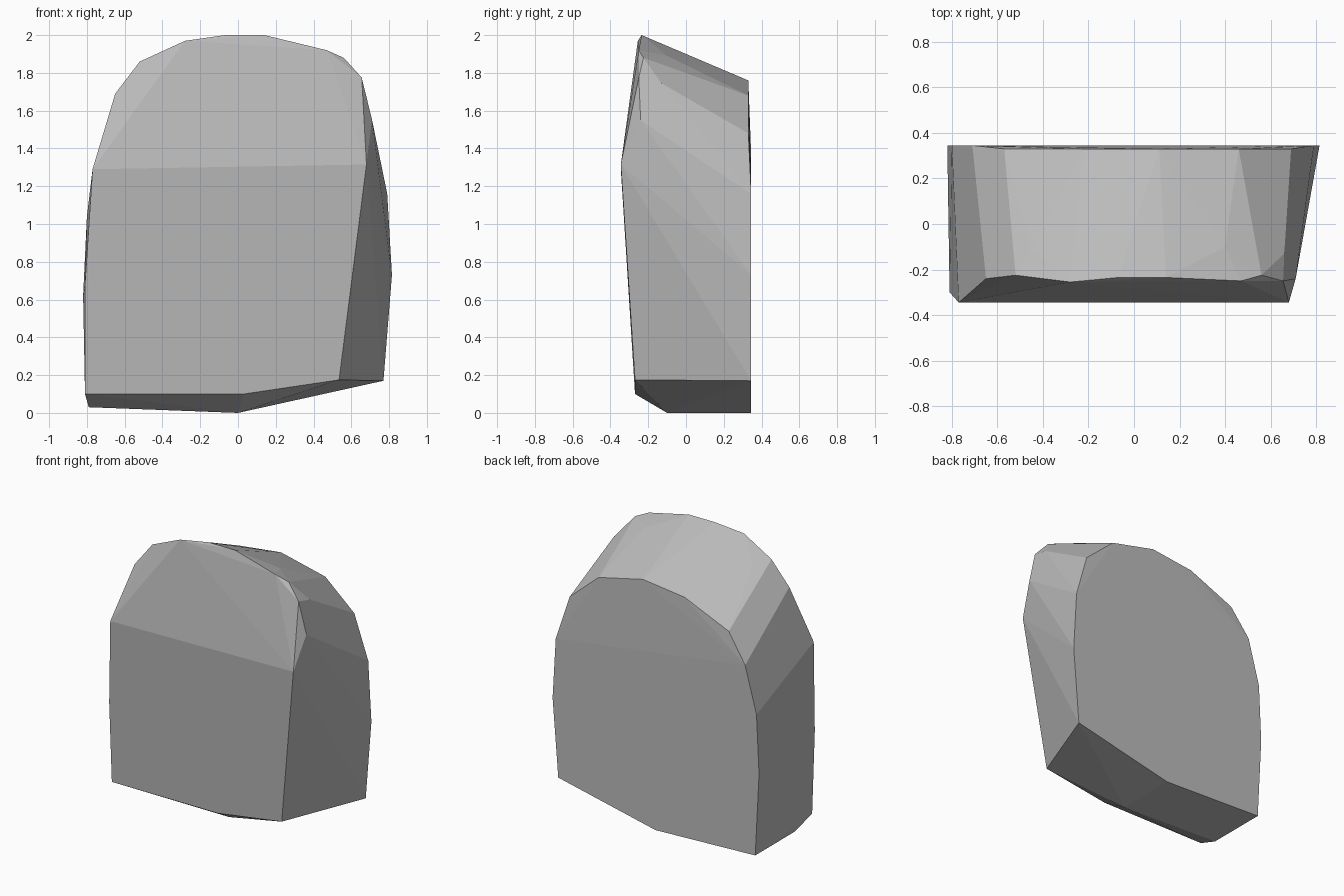
import bpy
import bmesh
from math import radians

default_cube = bpy.data.objects.get("Cube")
if default_cube:
    bpy.data.objects.remove(default_cube, do_unlink=True)


def make_material(name, colour):
    material = bpy.data.materials.new(name)
    material.use_nodes = True
    material.diffuse_color = colour
    shader = material.node_tree.nodes["Principled BSDF"]
    shader.inputs["Base Color"].default_value = colour
    return material


def carve_from_points(name, points, material):
    """Wrap a rough block around its corner points, with flat facets."""
    bm = bmesh.new()
    for point in points:
        bm.verts.new(point)
    bmesh.ops.convex_hull(bm, input=bm.verts[:])
    # Drop any corner that ended up inside the block
    inner = [vert for vert in bm.verts if not vert.link_faces]
    bmesh.ops.delete(bm, geom=inner, context="VERTS")
    bmesh.ops.dissolve_limit(bm, angle_limit=radians(1),
                             verts=bm.verts[:], edges=bm.edges[:])
    bmesh.ops.recalc_face_normals(bm, faces=bm.faces[:])
    mesh = bpy.data.meshes.new(name)
    bm.to_mesh(mesh)
    bm.free()
    mesh.materials.append(material)
    rock = bpy.data.objects.new(name, mesh)
    bpy.context.collection.objects.link(rock)
    return rock


# Rounded outline of the upright back face, as x and z
back_outline = [
    (0, 0), (.77, .17), (.815, .73), (.79, 1.16), (.69, 1.48), (.46, 1.68),
    (.11, 1.76), (-.22, 1.72), (-.57, 1.57), (-.71, 1.37),
    (-.8, 1.04), (-.82, .62), (-.79, .03),
]
back_rim = [(x, .33 if z > 1.4 else .345, z) for x, z in back_outline]

# Crown along the top of the front face
front_crown = [
    (-.65, -.24, 1.69), (-.52, -.225, 1.86), (-.28, -.255, 1.97),
    (-.07, -.235, 2), (.14, -.235, 2), (.47, -.25, 1.92),
    (.56, -.225, 1.88), (.655, -.25, 1.775), (.71, -.24, 1.55),
]

# Bulge across the middle of the front face, and its lower edge
front_bulge = [(-.77, -.345, 1.29), (.68, -.345, 1.315), (-.81, -.3, .68)]
front_foot = [(-.81, -.27, .1), (.03, -.27, .1), (.535, -.27, .175)]

# Underside chamfer and the shoulders behind the crown
underside = [(0, -.1, 0), (-.79, -.1, .03)]
shoulders = [(-.45, -.11, 1.84), (.4, -.1, 1.89), (.66, -.13, 1.745)]

stone = make_material("stone grey", (.5, .5, .5, 1))
carve_from_points(
    "boulder",
    back_rim + front_crown + front_bulge + front_foot + underside + shoulders,
    stone,
)
